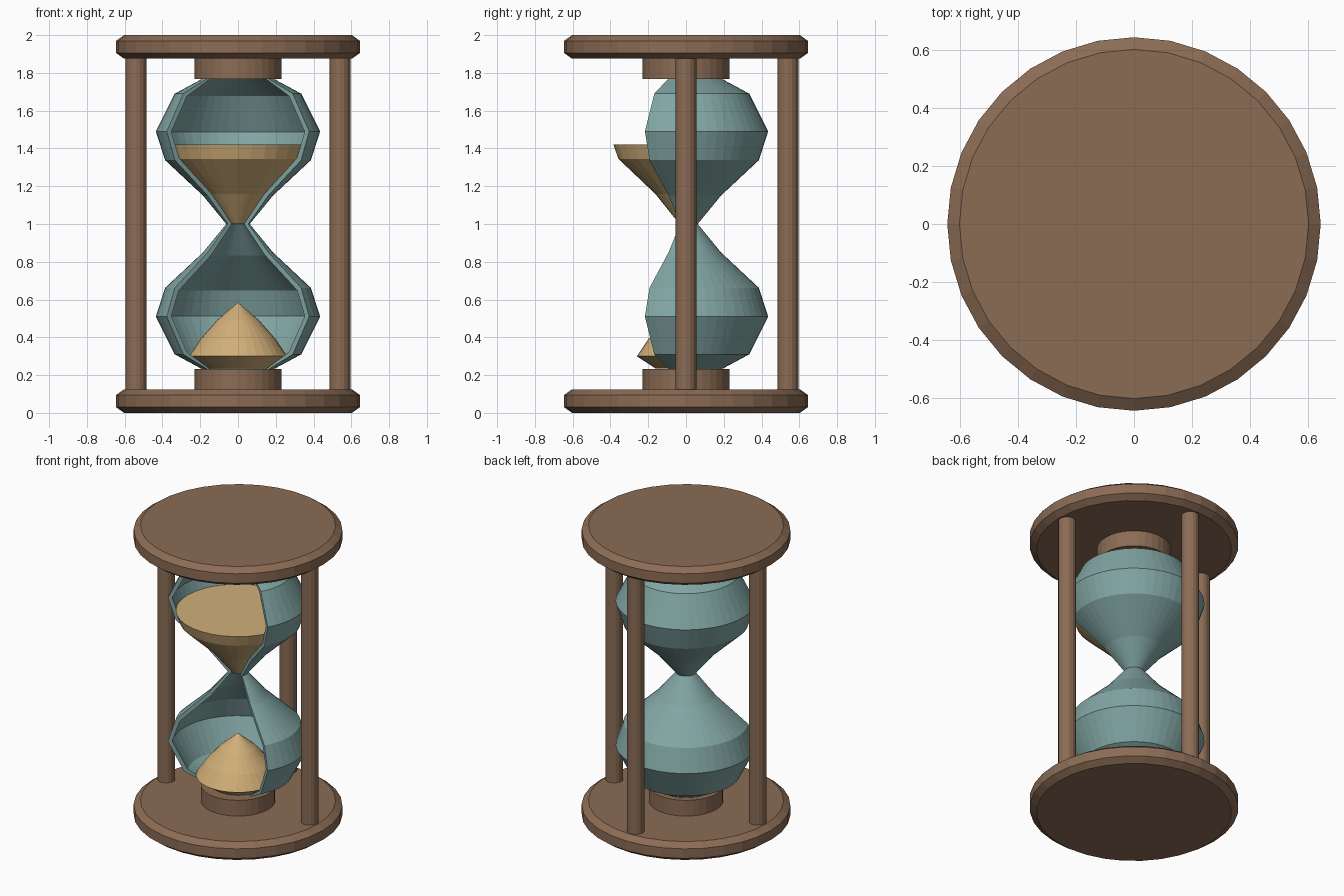
import bpy
import bmesh
from math import cos, sin, radians

cube = bpy.data.objects.get("Cube")
if cube:
    bpy.data.objects.remove(cube, do_unlink=True)


def material(name, rgb):
    mat = bpy.data.materials.new(name)
    mat.use_nodes = True
    mat.diffuse_color = (*rgb, 1)
    mat.node_tree.nodes["Principled BSDF"].inputs["Base Color"].default_value = (*rgb, 1)
    return mat


wood = material("brown wood", (0.26, 0.15, 0.09))
glass = material("teal glass", (0.22, 0.38, 0.37))
sand = material("golden sand", (0.64, 0.43, 0.19))


def lathe(name, profile, mat, steps=32, start=0, sweep=360, closed=False, at=(0, 0)):
    """Revolve an (r, z) profile about z; a closed profile gives a solid wall."""
    bm = bmesh.new()
    full = sweep == 360
    rings = []
    for i in range(steps if full else steps + 1):
        a = radians(start + sweep * i / steps)
        rings.append([bm.verts.new((r * cos(a), r * sin(a), z)) for r, z in profile])
    n = len(profile)
    for i in range(steps):
        a, b = rings[i], rings[(i + 1) % len(rings)]
        for j in range(n if closed else n - 1):
            k = (j + 1) % n
            bm.faces.new((a[j], b[j], b[k], a[k]))
    if not full:
        bm.faces.new(rings[0])
        bm.faces.new(rings[-1])
    bmesh.ops.remove_doubles(bm, verts=bm.verts, dist=1e-5)
    if full and not closed:
        # Close the flat ends
        bmesh.ops.holes_fill(bm, edges=[e for e in bm.edges if e.is_boundary], sides=0)
    bmesh.ops.recalc_face_normals(bm, faces=bm.faces)
    mesh = bpy.data.meshes.new(name)
    bm.to_mesh(mesh)
    bm.free()
    mesh.materials.append(mat)
    obj = bpy.data.objects.new(name, mesh)
    obj.location = (*at, 0)
    bpy.context.collection.objects.link(obj)
    return obj


def flip(profile):
    return [(r, 2 - z) for r, z in profile]


# Chamfered end plates and the collars that hold the glass
plate = [(0.603, 0), (0.645, 0.03), (0.645, 0.095), (0.603, 0.125)]
collar = [(0.23, 0.12), (0.23, 0.232)]
lathe("bottom_plate", plate, wood)
lathe("top_plate", flip(plate), wood)
lathe("bottom_collar", collar, wood)
lathe("top_collar", flip(collar), wood)

# Three posts, leaving the front open
for name, spot in (("left", (0.54, 0)), ("right", (-0.54, 0)), ("back", (0, 0.54))):
    lathe(name + "_post", [(0.055, 0.12), (0.055, 1.88)], wood, 16, at=spot)

# Thick glass wall, cut away by a third at the front
outer_half = [(0.19, 0.232), (0.335, 0.31), (0.435, 0.51), (0.386, 0.662), (0.185, 0.85)]
inner_half = [(0.17, 0.232), (0.312, 0.323), (0.408, 0.512), (0.362, 0.648), (0.167, 0.832)]
outer = outer_half + [(0.062, 1)] + flip(outer_half)[::-1]
inner = inner_half + [(0.038, 1)] + flip(inner_half)[::-1]
lathe("glass_bulbs", outer + inner[::-1], glass, 32, -30, 240, closed=True)

# Sand filling the funnel, and the pile below
lathe("upper_sand", [(0.037, 1.003), (0.163, 1.16), (0.358, 1.345), (0.384, 1.42)], sand)
lathe("sand_pile", [(0.16, 0.234), (0.26, 0.3), (0.2, 0.39), (0.112, 0.49), (0, 0.585)], sand)
